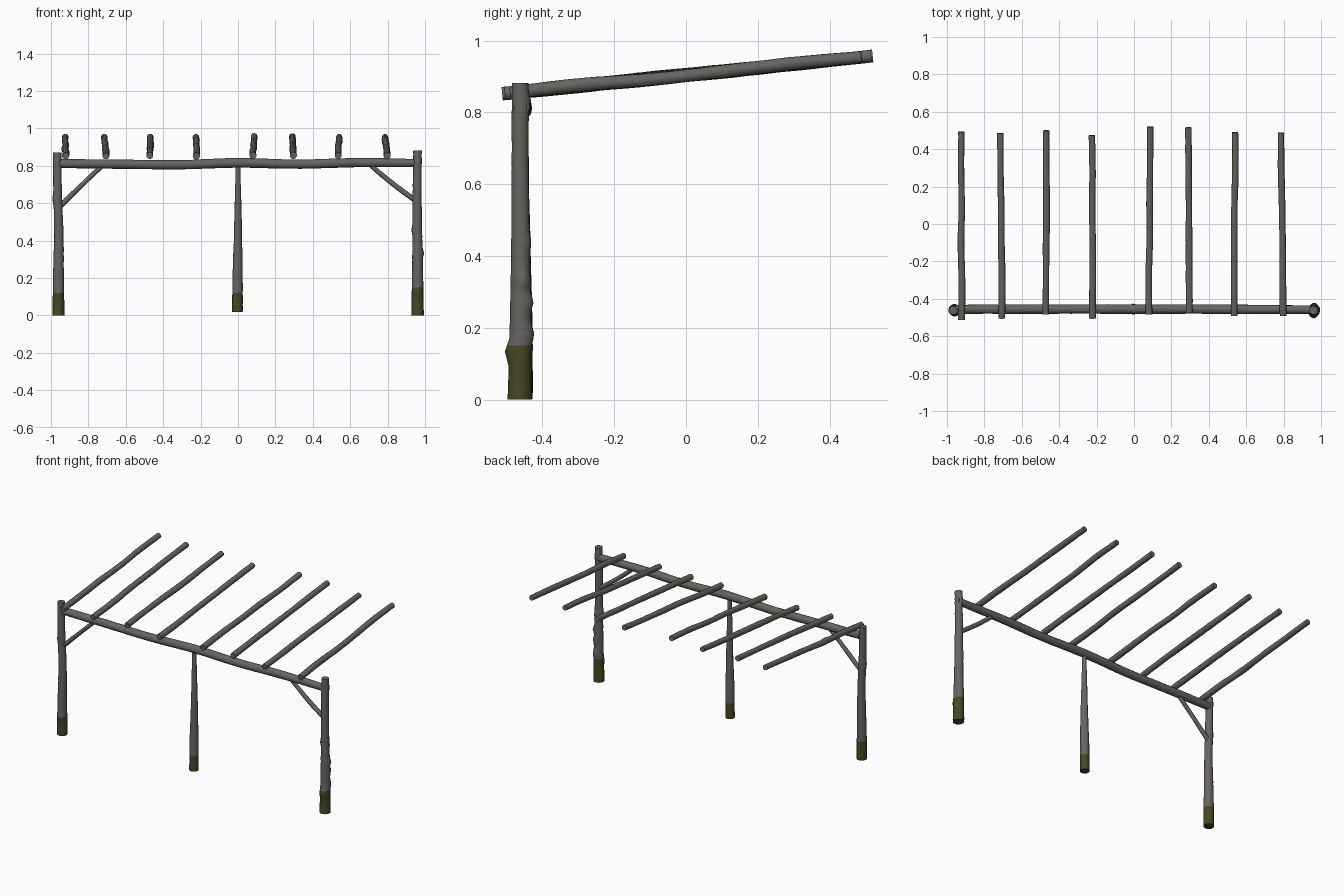
import bpy, bmesh, math, random
from mathutils import Vector

if "Cube" in bpy.data.objects:
    bpy.data.objects.remove(bpy.data.objects["Cube"])

random.seed(4)


def material(name, rgb):
    m = bpy.data.materials.new(name)
    m.diffuse_color = (*rgb, 1)
    m.use_nodes = True
    m.node_tree.nodes["Principled BSDF"].inputs["Base Color"].default_value = m.diffuse_color
    return m


WOOD = material("weathered grey wood", (0.135, 0.128, 0.118))
MOSS = material("mossy olive", (0.062, 0.062, 0.018))


def catmull(pts, t):
    """Smooth value along a list of evenly treated control tuples, t in 0..1."""
    n = len(pts) - 1
    f = min(t * n, n - 1e-6)
    i = int(f)
    u = f - i
    p = [pts[max(0, min(n, k))] for k in (i - 1, i, i + 1, i + 2)]
    return [0.5 * (2 * b + (c - a) * u + (2 * a - 5 * b + 4 * c - d) * u * u
            + (3 * b - a - 3 * c + d) * u ** 3) for a, b, c, d in zip(*p)]


def log(name, pts, rings=16, sides=14, rough=0.0006, knots=(), moss=None):
    """Rough round log through (x, y, z, radius) points.
    knots: (distance 0..1, direction vector, height, size along the log).
    moss: faces below this height are green."""
    bm = bmesh.new()
    start, end = Vector(pts[0][:3]), Vector(pts[-1][:3])
    axis = (end - start).normalized()
    length = (end - start).length
    side = axis.orthogonal().normalized()
    up = axis.cross(side)
    loops = []
    ts = [i / rings for i in range(rings + 1)]
    if moss:                                   # extra ring at the moss line
        tm = (moss - start.z) / (end.z - start.z)
        ts = sorted([t for t in ts if abs(t - tm) > 0.4 / rings] + [tm])
    for t in ts:
        x, y, z, r = catmull(pts, t)
        loop = []
        for k in range(sides):
            a = 2 * math.pi * k / sides
            d = side * math.cos(a) + up * math.sin(a)
            rr = r + random.uniform(-rough, rough)
            for kt, kd, kh, ks in knots:
                c = max(0, d.dot(Vector(kd).normalized()))
                rr += kh * c ** 4 * math.exp(-((t - kt) * length / ks) ** 2)
            loop.append(bm.verts.new(Vector((x, y, z)) + d * rr))
        loops.append(loop)
    for a, b in zip(loops, loops[1:]):
        for k in range(sides):
            j = (k + 1) % sides
            bm.faces.new((a[k], a[j], b[j], b[k]))
    bm.faces.new(loops[0][::-1])
    bm.faces.new(loops[-1])
    bmesh.ops.recalc_face_normals(bm, faces=bm.faces)
    for f in bm.faces:
        f.smooth = len(f.verts) == 4
        if moss and f.calc_center_median().z < moss:
            f.material_index = 1
    for e in bm.edges:
        if any(len(f.verts) > 4 for f in e.link_faces):
            e.smooth = False
    me = bpy.data.meshes.new(name)
    bm.to_mesh(me)
    bm.free()
    me.materials.append(WOOD)
    if moss:
        me.materials.append(MOSS)
    ob = bpy.data.objects.new(name, me)
    bpy.context.collection.objects.link(ob)
    return ob


# corner posts
log("left_post",
    [(-0.960, -0.460, 0, 0.032), (-0.960, -0.460, 0.22, 0.029),
     (-0.958, -0.460, 0.44, 0.025), (-0.964, -0.462, 0.65, 0.023),
     (-0.967, -0.462, 0.872, 0.023)], 40, moss=0.12,
    knots=[(0.72, (-1, 0, 0), 0.006, 0.03), (0.15, (0, -1, 0), 0.006, 0.02)])
log("right_post",
    [(0.960, -0.463, 0, 0.034), (0.960, -0.461, 0.22, 0.030),
     (0.959, -0.461, 0.44, 0.026), (0.958, -0.462, 0.66, 0.024),
     (0.960, -0.462, 0.882, 0.023)], 56, moss=0.143,
    knots=[(0.16, (0, -1, 0), 0.012, 0.02), (0.21, (0.2, 1, 0), 0.010, 0.02),
           (0.31, (0.4, 1, 0), 0.009, 0.02), (0.38, (1, 0.3, 0), 0.010, 0.018),
           (0.50, (0.2, 1, 0), 0.005, 0.02), (0.52, (-1, 0, 0), 0.007, 0.02),
           (0.92, (0, 1, 0), 0.007, 0.03)])

# middle post, tapering up into the beam
log("middle_post",
    [(-0.003, -0.455, 0.018, 0.029), (-0.002, -0.455, 0.22, 0.027),
     (0.0, -0.455, 0.42, 0.022), (0.0, -0.455, 0.62, 0.017),
     (0.0, -0.455, 0.82, 0.012)], 30, moss=0.13)

# long front beam
log("front_beam",
    [(-0.955, -0.456, 0.812, 0.024), (-0.64, -0.455, 0.809, 0.025),
     (-0.32, -0.455, 0.806, 0.025), (0.0, -0.455, 0.816, 0.026),
     (0.32, -0.455, 0.809, 0.025), (0.64, -0.457, 0.817, 0.025),
     (0.975, -0.458, 0.814, 0.022)], 40)

# diagonal braces
log("left_brace", [(-0.955, -0.458, 0.580, 0.014), (-0.84, -0.457, 0.693, 0.013),
                   (-0.725, -0.456, 0.802, 0.013)], 8, 10)
log("right_brace", [(0.965, -0.458, 0.603, 0.014), (0.83, -0.457, 0.702, 0.014),
                    (0.705, -0.456, 0.806, 0.012)], 8, 10)

# sloping rafters: x front, x back, y front, y back
RAFTERS = [(-0.922, -0.923, -0.512, 0.494), (-0.706, -0.715, -0.505, 0.485),
           (-0.472, -0.469, -0.482, 0.500), (-0.222, -0.225, -0.505, 0.474),
           (0.080, 0.086, -0.482, 0.520), (0.296, 0.291, -0.474, 0.516),
           (0.536, 0.541, -0.490, 0.490), (0.798, 0.786, -0.490, 0.488)]
for i, (xf, xb, yf, yb) in enumerate(RAFTERS):
    pts = []
    for k in range(6):
        t = k / 5
        y = yf + (yb - yf) * t
        wob = 0 if k in (0, 5) else 0.003
        pts.append((xf + (xb - xf) * t + random.uniform(-wob, wob), y,
                    0.904 + 0.102 * y + random.uniform(-wob, wob),
                    0.0185 - 0.001 * t + random.uniform(-0.001, 0.001)))
    knots = [(0.37, (0, 0, 1), 0.006, 0.015)] if i == 0 else ()
    log(f"rafter_{i + 1}", pts, 24, 12, knots=knots)
